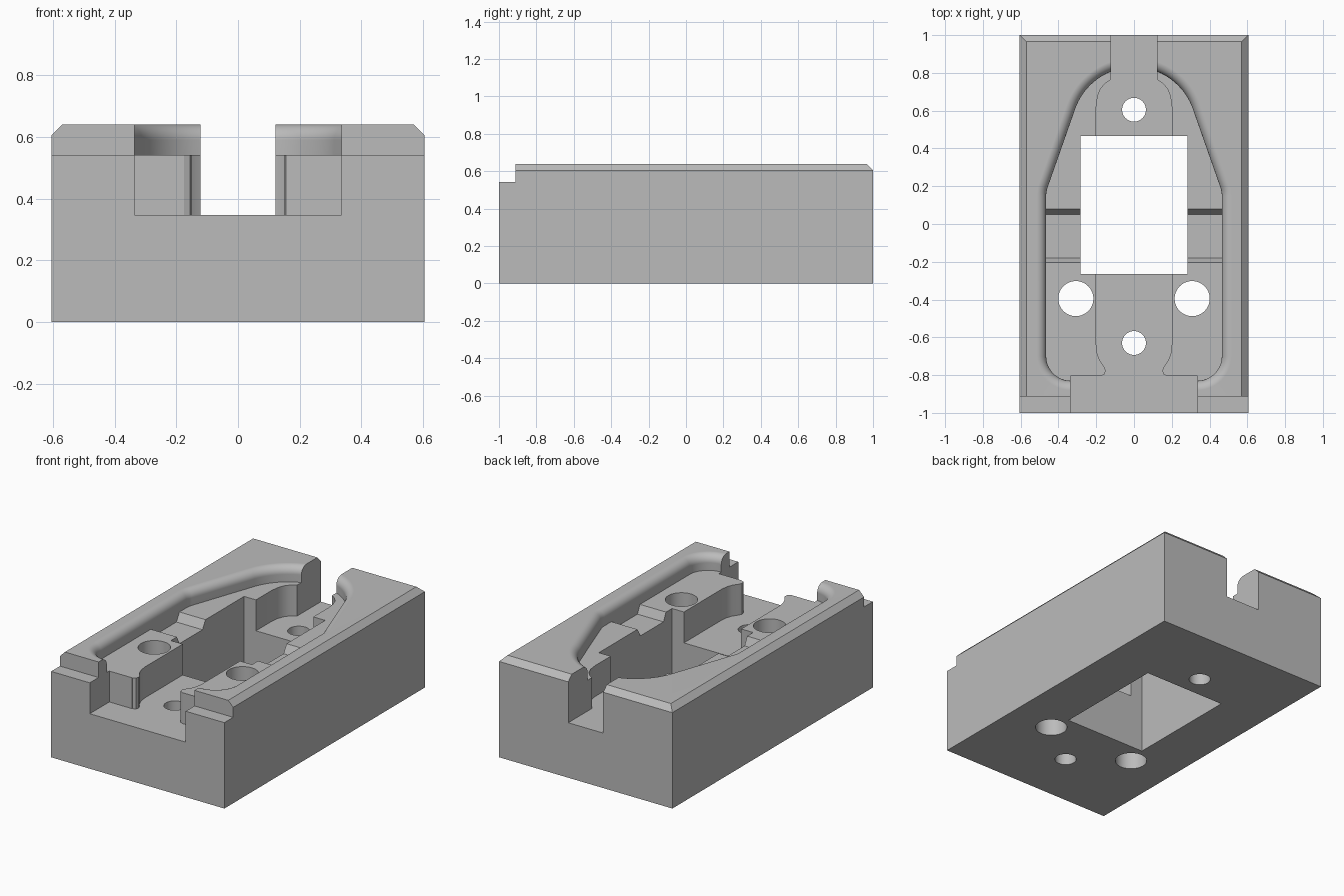
import bpy, bmesh
from math import sin, cos, pi, radians

if "Cube" in bpy.data.objects:
    bpy.data.objects.remove(bpy.data.objects["Cube"])

grey = bpy.data.materials.new("plain grey")
grey.use_nodes = True
grey.diffuse_color = (0.5, 0.5, 0.5, 1)
grey.node_tree.nodes["Principled BSDF"].inputs["Base Color"].default_value = (0.5, 0.5, 0.5, 1)

HEIGHT, SHELF, FLOOR = 0.64, 0.542, 0.347
FILLET = 0.05


def loft(name, rings):
    """Closed solid skinned through rings of equal point count."""
    bm = bmesh.new()
    loops = [[bm.verts.new(p) for p in ring] for ring in rings]
    n = len(loops[0])
    for a, b in zip(loops, loops[1:]):
        for i in range(n):
            j = (i + 1) % n
            bm.faces.new((a[i], a[j], b[j], b[i]))
    bm.faces.new(loops[0])
    bm.faces.new(loops[-1])
    bmesh.ops.recalc_face_normals(bm, faces=bm.faces)
    mesh = bpy.data.meshes.new(name)
    bm.to_mesh(mesh)
    bm.free()
    mesh.materials.append(grey)
    ob = bpy.data.objects.new(name, mesh)
    bpy.context.collection.objects.link(ob)
    return ob


def prism(name, outline, z0, z1):
    return loft(name, [[(x, y, z) for x, y in outline] for z in (z0, z1)])


def rect(x, y0, y1):
    return [(-x, y0), (x, y0), (x, y1), (-x, y1)]


def mirrored(half):
    """Close a +x half outline with its mirror image."""
    return half + [(-x, y) for x, y in reversed(half)]


def circle(cx, cy, r, n=48):
    return [(cx + r * cos(2 * pi * i / n), cy + r * sin(2 * pi * i / n)) for i in range(n)]


def pocket_outline(offset):
    """Convex tapered outline made of tangent arcs, grown by offset."""
    half = []
    for cx, cy, r, a0, a1, n in ((0, 0.5, 0.33, 86, 19.5, 18),
                                 (0.335, 0.15, 0.13, 19.5, 0, 6),
                                 (0.335, -0.70, 0.13, 0, -90, 14)):
        for i in range(n + 1):
            a = radians(a0 + (a1 - a0) * i / n)
            half.append((cx + (r + offset) * cos(a), cy + (r + offset) * sin(a)))
    return mirrored(half)


# Block with chamfered side and back top edges
c = 0.035
body = loft("fixture_block", [
    [(x, y, z) for x, y in outline] for outline, z in (
        (rect(0.605, -1, 1), 0),
        (rect(0.605, -1, 1), HEIGHT - c),
        (rect(0.605 - c, -1, 1 - c), HEIGHT))])

cutters = []

# Pocket with rounded upper rim
levels = [(SHELF, 0)]
for i in range(11):
    t = pi / 2 * i / 10
    levels.append((HEIGHT - FILLET + FILLET * sin(t), FILLET * (1 - cos(t))))
levels.append((HEIGHT + 0.1, FILLET))
cutters.append(loft("pocket_cutter", [[(x, y, z) for x, y in pocket_outline(o)] for z, o in levels]))

# Cross trough with sloped ends
trough = [(-0.205, SHELF), (-0.18, 0.49), (0.05, 0.49), (0.08, SHELF), (0.08, 0.56), (-0.205, 0.56)]
cutters.append(loft("trough_cutter", [[(x, y, z) for y, z in trough] for x in (-0.465, 0.465)]))

# Central channel, narrowing at both ends
channel = [(0.122, 0.85), (0.122, 0.765), (0.155, 0.742), (0.178, 0.713), (0.193, 0.675), (0.2, 0.62),
           (0.2, -0.64), (0.195, -0.685), (0.182, -0.72), (0.158, -0.755), (0.15, -0.775),
           (0.155, -0.795), (0.175, -0.804), (0.175, -0.85)]
cutters.append(prism("channel_cutter", mirrored(channel), FLOOR, 0.57))

# Front notch, back slot, front step
cutters.append(prism("notch_cutter", rect(0.335, -1.1, -0.805), FLOOR, 1))
cutters.append(prism("slot_cutter", rect(0.122, 0.78, 1.1), FLOOR, 1))
cutters.append(prism("step_cutter", rect(0.8, -1.1, -0.912), SHELF, 1))

# Window and round holes through the base
cutters.append(prism("window_cutter", rect(0.283, -0.265, 0.465), -0.1, 1))
for x, y, r in ((0.308, -0.395, 0.093), (-0.308, -0.395, 0.093), (0, 0.605, 0.063), (0, -0.63, 0.063)):
    cutters.append(prism("hole_cutter", circle(x, y, r), -0.1, 1))

# Cut everything out, then keep only the finished block
for cutter in cutters:
    mod = body.modifiers.new(cutter.name, "BOOLEAN")
    mod.operation = "DIFFERENCE"
    mod.solver = "EXACT"
    mod.object = cutter
deps = bpy.context.evaluated_depsgraph_get()
deps.update()
mesh = bpy.data.meshes.new_from_object(body.evaluated_get(deps))
body.modifiers.clear()
body.data = mesh
for cutter in cutters:
    bpy.data.objects.remove(cutter)
mesh.materials.clear()
mesh.materials.append(grey)
for poly in mesh.polygons:
    poly.material_index = 0

# Smooth curved walls, keep corners crisp
bpy.ops.object.select_all(action="DESELECT")
body.select_set(True)
bpy.context.view_layer.objects.active = body
bpy.ops.object.shade_smooth_by_angle(angle=radians(25))
weighted = body.modifiers.new("flat_faces", "WEIGHTED_NORMAL")
weighted.keep_sharp = True
